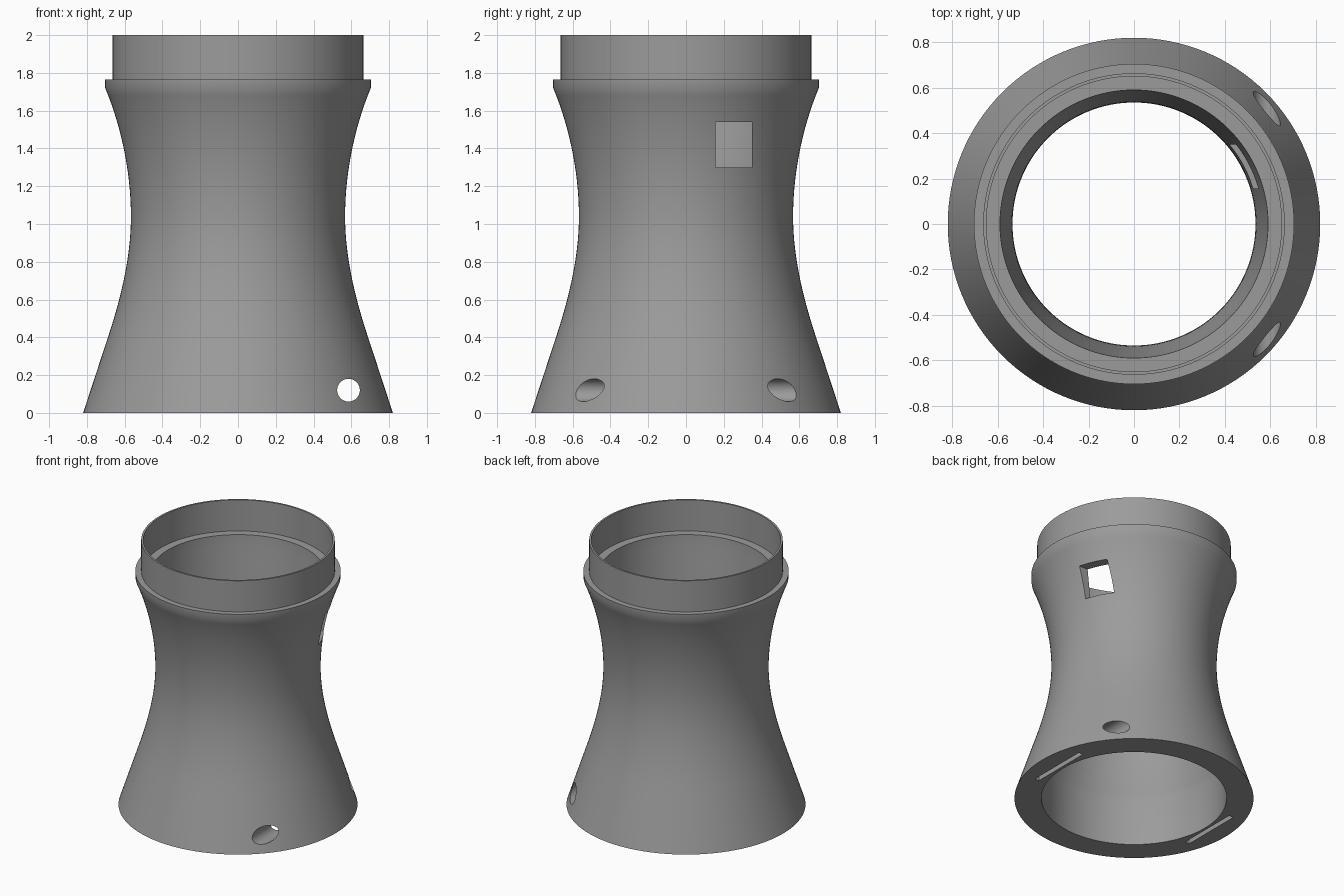
import bpy, bmesh, math
from mathutils import Vector
from mathutils.geometry import interpolate_bezier

if "Cube" in bpy.data.objects:
    bpy.data.objects.remove(bpy.data.objects["Cube"])

SEGMENTS = 128


def curve(*pts, n=16):
    """Bezier section given as (radius, height) points."""
    return [(p.x, p.y) for p in interpolate_bezier(*[Vector(p) for p in pts], n)]


# Closed wall profile: flared foot, waist, collar, thin neck, inner ledge, bore
profile = [(0.82, 0.0)]
profile += curve((0.692, 0.39), (0.622, 0.60), (0.567, 0.82), (0.567, 1.04))
profile += curve((0.567, 1.04), (0.567, 1.28), (0.62, 1.52), (0.703, 1.72))[1:]
profile += [(0.705, 1.765), (0.664, 1.765), (0.664, 2.0), (0.65, 2.0),
            (0.65, 1.765), (0.59, 1.765)]
profile += curve((0.588, 1.725), (0.57, 1.52), (0.535, 1.28), (0.535, 1.04))
profile += curve((0.535, 1.04), (0.535, 0.82), (0.575, 0.55), (0.635, 0.35))[1:]
profile += [(0.635, 0.0)]

# Revolve the wall
bm = bmesh.new()
rings = []
for i in range(SEGMENTS):
    a = 2 * math.pi * i / SEGMENTS
    rings.append([bm.verts.new((r * math.cos(a), r * math.sin(a), z)) for r, z in profile])
count = len(profile)
for i in range(SEGMENTS):
    a, b = rings[i], rings[(i + 1) % SEGMENTS]
    for j in range(count):
        k = (j + 1) % count
        bm.faces.new((a[j], b[j], b[k], a[k]))
bmesh.ops.recalc_face_normals(bm, faces=bm.faces)
mesh = bpy.data.meshes.new("hollow_body")
bm.to_mesh(mesh)
bm.free()
body = bpy.data.objects.new("hollow_body", mesh)
bpy.context.collection.objects.link(body)

grey = bpy.data.materials.new("mid grey")
grey.diffuse_color = (0.33, 0.33, 0.33, 1)
grey.use_nodes = True
grey.node_tree.nodes["Principled BSDF"].inputs["Base Color"].default_value = grey.diffuse_color
mesh.materials.append(grey)


def box_cutter(name, low, high):
    low, high = Vector(low), Vector(high)
    bpy.ops.mesh.primitive_cube_add(size=1, location=(low + high) / 2)
    ob = bpy.context.object
    ob.name = name
    ob.scale = high - low
    return ob


# Cutters: side window, cross hole through the foot, two slots underneath
cutters = [box_cutter("window_cutter", (0.3, 0.157, 1.3), (1.0, 0.35, 1.54))]
bpy.ops.mesh.primitive_cylinder_add(vertices=48, radius=0.06, depth=2.2,
                                    location=(0.585, 0, 0.12),
                                    rotation=(math.pi / 2, 0, 0))
bpy.context.object.name = "cross_hole_cutter"
cutters.append(bpy.context.object)
for side in (-1, 1):
    cutters.append(box_cutter("slot_cutter", (side * 0.673 - 0.018, -0.235, -0.1),
                              (side * 0.673 + 0.018, 0.235, 0.1)))

# Cut, then remove the cutters
bpy.ops.object.select_all(action='DESELECT')
body.select_set(True)
bpy.context.view_layer.objects.active = body
for cutter in cutters:
    cutter.hide_render = True
    mod = body.modifiers.new("cut", 'BOOLEAN')
    mod.operation = 'DIFFERENCE'
    mod.solver = 'EXACT'
    mod.object = cutter
    bpy.ops.object.modifier_apply(modifier=mod.name)
for cutter in cutters:
    bpy.data.objects.remove(cutter)

bpy.ops.object.shade_smooth_by_angle(angle=math.radians(30))
